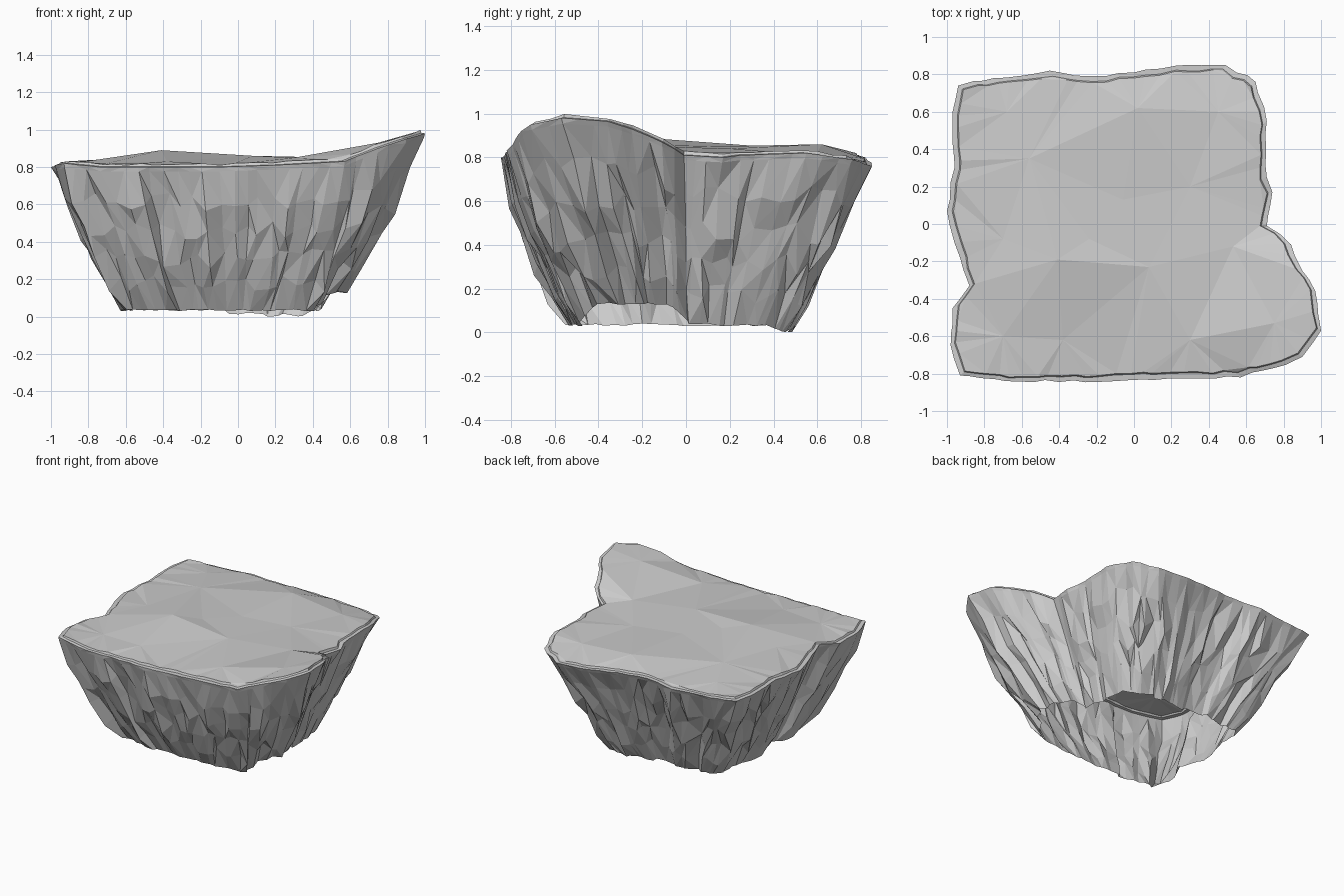
import bpy, math, random
from mathutils import Vector
from mathutils.geometry import delaunay_2d_cdt

if "Cube" in bpy.data.objects:
    bpy.data.objects.remove(bpy.data.objects["Cube"])

random.seed(7)

# Plateau outline (x, y, z), counter-clockwise from the front left corner
RIM = [(-.93, -.81, .82), (-.74, -.83, .80), (-.4, -.845, .80), (-.1, -.84, .80), (.2, -.825, .81),
       (.57, -.82, .83), (.75, -.77, .90), (.9, -.71, .95), (1.0, -.57, .98), (.97, -.36, .965),
       (.9, -.25, .93), (.84, -.11, .87), (.71, -.01, .81), (.74, .17, .80), (.71, .25, .81),
       (.71, .55, .82), (.65, .76, .79), (.49, .85, .76), (.3, .85, .77), (0, .81, .80),
       (-.23, .79, .81), (-.45, .82, .80), (-.75, .78, .80), (-.94, .74, .81), (-.97, .6, .81),
       (-.96, .3, .81), (-1.0, .07, .80), (-.96, -.1, .81), (-.88, -.33, .81), (-.97, -.45, .80),
       (-.98, -.65, .81)]
# Large facets of the ground surface
GROUND = [(-.56, .35, .85), (-.68, .6, .83), (.02, .62, .86), (.45, .6, .82), (.3, .2, .84),
          (-.06, .13, .85), (-.24, -.08, .86), (-.41, -.19, .89), (-.7, -.08, .84), (.08, -.23, .86),
          (.53, -.12, .85), (.75, -.53, .93), (.3, -.62, .85), (-.38, -.62, .83), (-.7, -.6, .82)]


def mesh_object(name, verts, faces):
    mesh = bpy.data.meshes.new(name)
    mesh.from_pydata(verts, [], faces)
    mesh.update()
    obj = bpy.data.objects.new(name, mesh)
    bpy.context.collection.objects.link(obj)
    return obj


def dense_rim(spacing):
    pts = []
    for i, p in enumerate(RIM):
        a, b = Vector(p), Vector(RIM[(i + 1) % len(RIM)])
        n = max(1, round((b - a).length / spacing))
        for k in range(n):
            q = a.lerp(b, (k + (random.uniform(-.25, .25) if k else 0)) / n)
            if k:
                q.x += random.uniform(-.008, .008)
                q.y += random.uniform(-.008, .008)
            pts.append(q)
    return pts


rim = dense_rim(.07)
count = len(rim)

# Rocky wall: jagged columns narrowing to an open, uneven foot
levels = [1, .97, .76, .55, .36, .18, 0]
columns = []
for i, p in enumerate(rim):
    lobe = max(0, min(1, (p.x - .66) / .2)) if p.y < 0 else 0
    front = max(0, min(1, (-p.y - .4) / .35))
    foot = .035 + .095 * lobe + random.uniform(-.006, .006)
    if p.y > .7 and p.x > -.1:
        foot = random.uniform(0, .02)
    scale = .63 - .045 * lobe - .07 * max(0, p.y) - .02 * max(0, p.x)
    crag = random.uniform(-.02, .016)
    slide = random.uniform(-.016, .016)
    tangent = Vector((-p.y, p.x, 0)).normalized()
    col = []
    for t in levels:
        fade = min(1, (1 - t) * 5)
        s = scale + (1 - scale) * t + math.sin(math.pi * t) * (.006 + .04 * front)
        s += fade * (crag + random.uniform(-.011, .011)) * (1 if t else .5)
        z = foot + (p.z - foot) * t
        if 0 < t < .9:
            z += random.uniform(-.05, .05)
        q = Vector((p.x * s, p.y * s, z)) + tangent * fade * (slide + random.uniform(-.009, .009))
        col.append(q)
    columns.append(col)

rows = len(levels)
verts = [v for col in columns for v in col]
faces = []
for i in range(count):
    j = (i + 1) % count
    for r in range(rows - 1):
        a, b = i * rows + r, j * rows + r
        if random.random() < .5:
            faces += [(a, a + 1, b + 1), (a, b + 1, b)]
        else:
            faces += [(a, a + 1, b), (a + 1, b + 1, b)]
mesh_object("rock_wall", verts, faces)

# Narrow chipped lip with a low step up to the ground
shelf, inner = [], []
for p in rim:
    d = Vector((p.x, p.y, 0)).normalized()
    q = p - d * random.uniform(.022, .034)
    shelf.append(q + Vector((0, 0, .002)))
    inner.append(q - d * .007 + Vector((0, 0, random.uniform(.01, .02))))
lip_faces = [(k + i, k + (i + 1) % count, k + count + (i + 1) % count, k + count + i)
             for k in (0, count) for i in range(count)]
mesh_object("rim_lip", rim + shelf + inner, lip_faces)

# Faceted ground, triangulated inside the lip
points = inner + [Vector(p) for p in GROUND]
edges = [(i, (i + 1) % count) for i in range(count)]
out = delaunay_2d_cdt([p.to_2d() for p in points], edges, [list(range(count))], 1, 1e-5)
heights = [points[ids[0]].z if ids else .82 for ids in out[3]]
ground_verts = [(v.x, v.y, z) for v, z in zip(out[0], heights)]
mesh_object("ground_top", ground_verts, [tuple(f) for f in out[2]])
